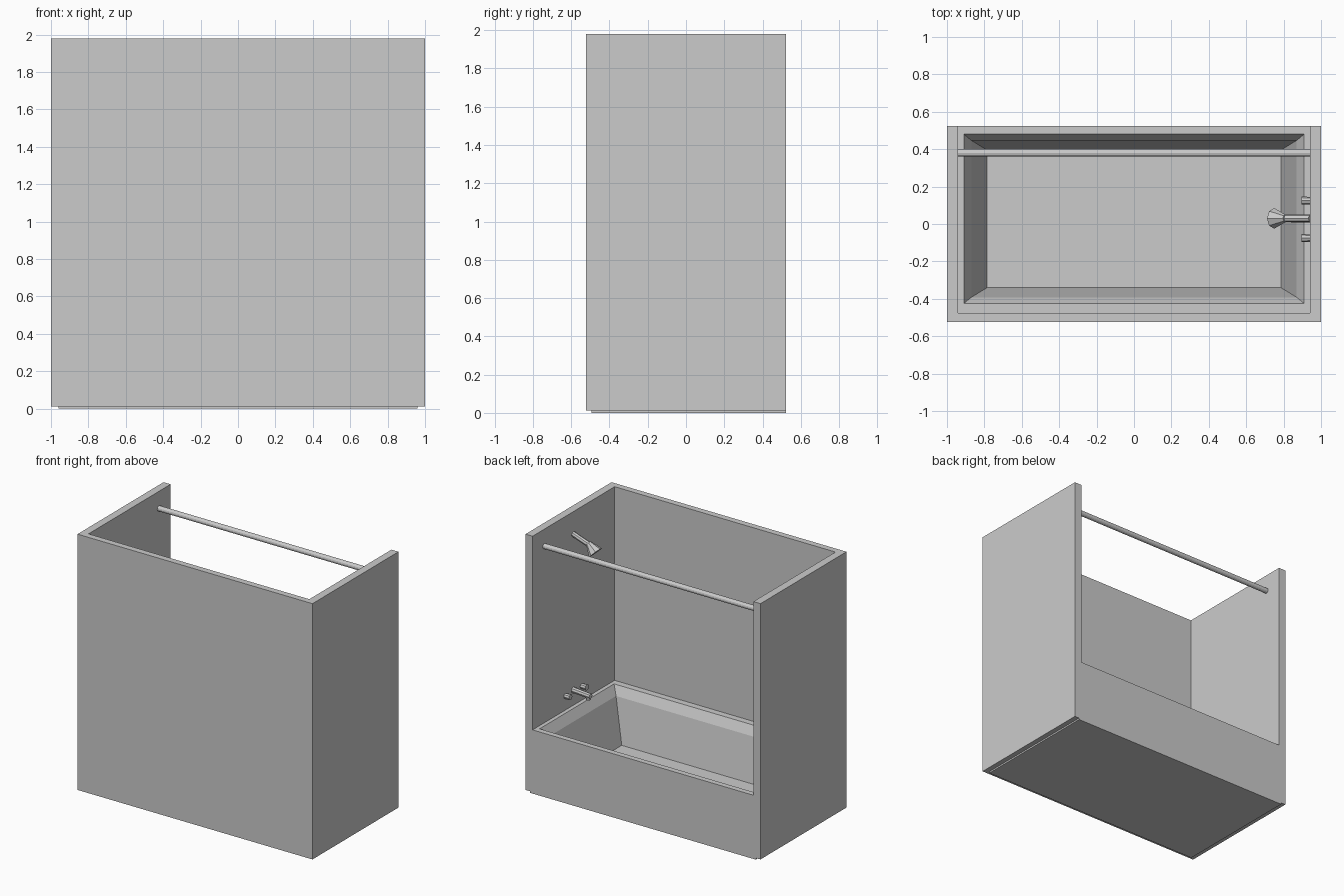
import bpy, bmesh
from mathutils import Vector

if "Cube" in bpy.data.objects:
    bpy.data.objects.remove(bpy.data.objects["Cube"])

W, D, H = 1.0, 0.523, 1.98      # half width, half depth, height
IX, IY = 0.94, -0.475           # inner wall faces
BASE = 0.012


def finish(name, bm):
    bmesh.ops.recalc_face_normals(bm, faces=bm.faces)
    me = bpy.data.meshes.new(name)
    bm.to_mesh(me)
    bm.free()
    ob = bpy.data.objects.new(name, me)
    bpy.context.collection.objects.link(ob)
    return ob


def loft(name, rings):
    """Skin a list of closed rings and cap both ends."""
    bm = bmesh.new()
    loops = [[bm.verts.new(p) for p in r] for r in rings]
    n = len(loops[0])
    for a, b in zip(loops, loops[1:]):
        for i in range(n):
            j = (i + 1) % n
            bm.faces.new((a[i], a[j], b[j], b[i]))
    bm.faces.new(loops[0])
    bm.faces.new(loops[-1])
    return finish(name, bm)


def rect(x, y0, y1, z):
    return [(-x, y0, z), (x, y0, z), (x, y1, z), (-x, y1, z)]


def cone(name, a, b, r1, r2, sides):
    """Cylinder or cone from point a to point b."""
    a, b = Vector(a), Vector(b)
    bm = bmesh.new()
    bmesh.ops.create_cone(bm, cap_ends=True, segments=sides,
                          radius1=r1, radius2=r2, depth=(b - a).length)
    ob = finish(name, bm)
    ob.rotation_mode = 'QUATERNION'
    ob.rotation_quaternion = (b - a).to_track_quat('Z', 'Y')
    ob.location = (a + b) / 2
    return ob


# U-shaped surround walls
plan = [(-W, D), (-W, -D), (W, -D), (W, D), (IX, D), (IX, IY), (-IX, IY), (-IX, D)]
loft("surround_walls", [[(x, y, z) for x, y in plan] for z in (BASE, H)])

# Base plinth
loft("base", [rect(0.96, -0.495, D, z) for z in (0, BASE)])

# Tub: apron, rim, two-slope basin and floor
loft("bathtub", [rect(IX, IY, D, BASE), rect(IX, IY, D, 0.49),
                 rect(0.91, -0.425, 0.48, 0.49),
                 rect(0.87, -0.392, 0.447, 0.42),
                 rect(0.785, -0.34, 0.395, 0.083)])

# Curtain rod
cone("curtain_rod", (-IX, 0.38, 1.85), (IX, 0.38, 1.85), 0.02, 0.02, 12)

# Shower arm and flared head
cone("shower_arm", (IX, 0.03, 1.81), (0.795, 0.03, 1.76), 0.02, 0.02, 8)
cone("shower_head", (0.81, 0.03, 1.775), (0.75, 0.03, 1.715), 0.02, 0.055, 8)

# Tub spout with a down-turned tip
cone("spout", (IX, 0.03, 0.61), (0.79, 0.03, 0.60), 0.022, 0.02, 8)
cone("spout_tip", (0.81, 0.03, 0.602), (0.81, 0.03, 0.57), 0.018, 0.018, 8)

# Tap knobs on either side of the spout
for side, y in (("left", 0.125), ("right", -0.075)):
    cone(side + "_tap", (IX, y, 0.60), (0.895, y, 0.60), 0.02, 0.022, 8)
